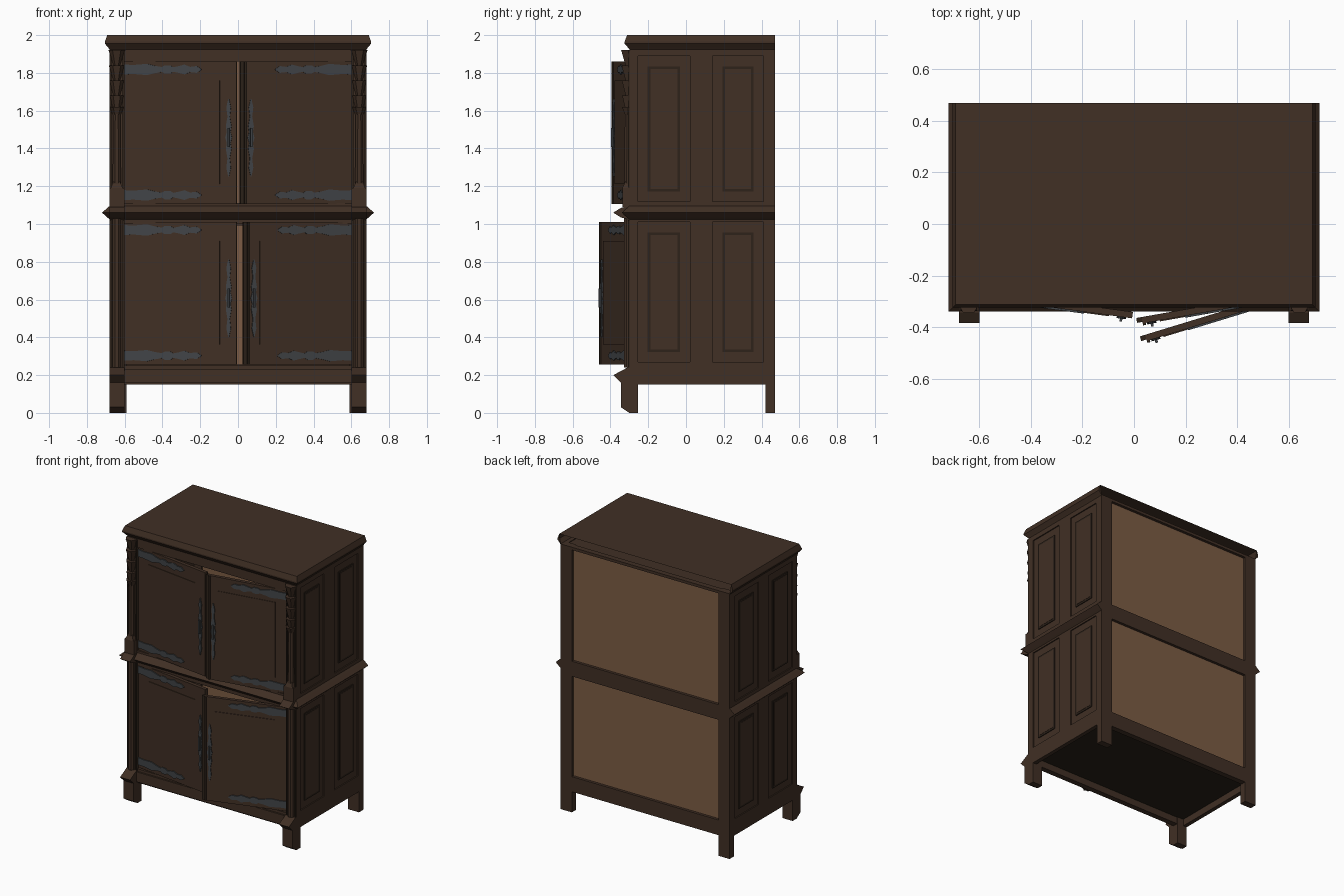
import bpy, bmesh, math
from mathutils import Matrix, Vector

cube = bpy.data.objects.get("Cube")
if cube:
    bpy.data.objects.remove(cube, do_unlink=True)


def material(name, rgb):
    m = bpy.data.materials.new(name)
    m.use_nodes = True
    m.diffuse_color = (*rgb, 1)
    m.node_tree.nodes["Principled BSDF"].inputs["Base Color"].default_value = (*rgb, 1)
    return m


WOOD = material("dark_oak", (0.052, 0.029, 0.018))
TRIM = material("deep_brown_trim", (0.026, 0.016, 0.010))
UNDER = material("shadow_brown", (0.020, 0.015, 0.009))
BACK = material("light_back_board", (0.20, 0.107, 0.058))
IRON = material("grey_iron", (0.053, 0.058, 0.063))

BODY_X, FRONT, REAR = 0.68, -0.30, 0.47


def finish(name, bm, mat, matrix=None):
    if matrix:
        bm.transform(matrix)
    bmesh.ops.recalc_face_normals(bm, faces=bm.faces)
    mesh = bpy.data.meshes.new(name)
    bm.to_mesh(mesh)
    bm.free()
    mesh.materials.append(mat)
    ob = bpy.data.objects.new(name, mesh)
    bpy.context.collection.objects.link(ob)
    return ob


def box(name, x, y, z, mat=WOOD, matrix=None):
    bm = bmesh.new()
    bmesh.ops.create_cube(bm, size=1)
    for v in bm.verts:
        for i, (a, b) in enumerate((x, y, z)):
            v.co[i] = a if v.co[i] < 0 else b
    return finish(name, bm, mat, matrix)


def extrude(name, points, depth, mat=WOOD, matrix=None):
    """Extrude a closed outline of 3D points along a vector."""
    bm = bmesh.new()
    face = bm.faces.new([bm.verts.new(p) for p in points])
    out = bmesh.ops.extrude_face_region(bm, geom=[face])["geom"]
    bmesh.ops.translate(bm, vec=depth, verts=[v for v in out if isinstance(v, bmesh.types.BMVert)])
    return finish(name, bm, mat, matrix)


def cone(name, centre, z0, z1, r0, r1, sides, mat=WOOD):
    bm = bmesh.new()
    bmesh.ops.create_cone(bm, cap_ends=True, segments=sides, radius1=r0, radius2=r1, depth=z1 - z0)
    place = Matrix.Translation((*centre, (z0 + z1) / 2)) @ Matrix.Rotation(math.pi / sides, 4, "Z")
    return finish(name, bm, mat, place)


def moulding(name, profile, mat=WOOD):
    """Sweep an (outset, height) profile round both sides and the front."""
    bm = bmesh.new()
    rows = []
    for d, z in profile:
        x, y = BODY_X + d, FRONT - d
        rows.append([bm.verts.new(p) for p in ((-x, REAR, z), (-x, y, z), (x, y, z), (x, REAR, z))])
    for low, high in zip(rows, rows[1:]):
        for i in range(3):
            bm.faces.new((low[i], low[i + 1], high[i + 1], high[i]))
    for end in (0, 3):
        bm.faces.new([r[end] for r in rows])
    bm.faces.new(rows[0])
    bm.faces.new(rows[-1])
    return finish(name, bm, mat)


# Carcass boards
moulding("cornice", [(0, 1.925), (0.008, 1.935), (0.025, 1.955), (0.025, 1.965), (0.012, 2.0)])
moulding("waist_moulding", [(0, 1.025), (0.012, 1.035), (0.040, 1.06), (0.012, 1.085), (0, 1.095)])
box("bottom_board", (-0.66, 0.66), (-0.28, 0.45), (0.20, 0.22), UNDER)
for name, z in (("top", (1.86, 1.93)), ("waist", (1.0, 1.11)), ("bottom", (0.15, 0.25))):
    box(name + "_front_rail", (-0.61, 0.61), (FRONT, -0.26), z)
box("bottom_front_bead", (-0.61, 0.61), (-0.312, FRONT), (0.16, 0.232))
for name, z in (("top", (1.91, 1.93)), ("waist", (0.99, 1.10)), ("bottom", (0.15, 0.26))):
    box(name + "_back_rail", (-0.60, 0.60), (0.43, REAR), z)
for name, z in (("lower", (0.26, 0.99)), ("upper", (1.10, 1.91))):
    box(name + "_back_board", (-0.60, 0.60), (0.435, 0.45), z, BACK)

# Sides, legs and front posts, mirrored
LEG = [(-0.255, 0), (-0.30, 0), (-0.345, 0.03), (-0.345, 0.16), (-0.385, 0.20), (-0.31, 0.24), (-0.255, 0.24)]
COLLAR = [(-0.29, 1.02), (-0.345, 1.035), (-0.385, 1.06), (-0.345, 1.085), (-0.29, 1.10)]
for s, side in ((1, "left"), (-1, "right")):
    def span(a, b):
        return tuple(sorted((s * a, s * b)))

    box(side + "_rear_post", span(0.59, BODY_X), (0.42, REAR), (0, 1.93))
    box(side + "_front_post", span(0.60, BODY_X), (FRONT, -0.255), (0.15, 1.93))

    # Framed side with sunken panels
    for name, y in (("front", (-0.27, -0.255)), ("middle", (0.02, 0.14)), ("rear", (0.41, 0.43))):
        box(f"{side}_{name}_stile", span(0.65, BODY_X), y, (0.15, 1.93))
    for name, z in (("bottom", (0.15, 0.27)), ("waist", (1.01, 1.12)), ("top", (1.89, 1.93))):
        box(f"{side}_{name}_side_rail", span(0.65, BODY_X), (-0.27, 0.43), z)
    for level, z0, z1 in (("lower", 0.27, 1.01), ("upper", 1.12, 1.89)):
        for place, y0, y1 in (("front", -0.255, 0.02), ("rear", 0.14, 0.41)):
            name = f"{side}_{level}_{place}"
            box(name + "_panel", span(0.65, 0.672), (y0, y1), (z0, z1))
            box(name + "_panel_border", span(0.66, 0.678), (y0 + 0.052, y1 - 0.052), (z0 + 0.052, z1 - 0.055), TRIM)
            box(name + "_panel_field", span(0.66, 0.680), (y0 + 0.066, y1 - 0.066), (z0 + 0.066, z1 - 0.069))

    # Front leg, collar and turned columns
    extrude(side + "_front_leg", [(s * 0.60, y, z) for y, z in LEG], Vector((s * 0.08, 0, 0)))
    extrude(side + "_waist_collar", [(s * 0.60, y, z) for y, z in COLLAR], Vector((s * 0.08, 0, 0)))
    axis = (s * 0.642, -0.305)
    cone(side + "_lower_column", axis, 0.24, 1.03, 0.024, 0.024, 8)
    cone(side + "_upper_column", axis, 1.20, 1.60, 0.024, 0.020, 8)
    box(side + "_column_base", span(0.602, BODY_X), (-0.335, -0.29), (1.09, 1.19))
    cone(side + "_column_base_slope", axis, 1.19, 1.225, 0.045, 0.024, 4)
    for edge in (0.606, 0.674):
        for level, z in (("lower", (0.24, 1.02)), ("upper", (1.19, 1.92))):
            box(f"{side}_{level}_post_rib", span(edge - 0.005, edge + 0.005), (-0.308, -0.295), z, TRIM)

    # Hanging carved leaves, each tapering downwards
    for i in range(4):
        top = 1.92 - 0.08 * i
        cone(f"{side}_carved_leaf_{i + 1}", axis, top - 0.09, top, 0.014, 0.044 - 0.002 * i, 6)
    cone(side + "_carved_tip", axis, 1.54, 1.62, 0.002, 0.040, 6)

# Iron outlines as (distance, half width)
HINGE = [(0, 0.026), (0.05, 0.024), (0.12, 0.030), (0.16, 0.020), (0.20, 0.013), (0.215, 0.022), (0.245, 0.022),
         (0.26, 0.012), (0.29, 0.018), (0.32, 0.026), (0.35, 0.014), (0.385, 0.018), (0.41, 0.002)]
HANDLE = [(-0.205, 0.002), (-0.16, 0.012), (-0.11, 0.006), (-0.06, 0.015), (-0.03, 0.010), (0, 0.018),
          (0.03, 0.010), (0.06, 0.015), (0.11, 0.006), (0.16, 0.012), (0.205, 0.002)]


def door(name, s, degrees, z0, z1):
    """Door drawn from its hinge along +x, then mirrored and swung open."""
    place = (Matrix.Translation((s * 0.60, -0.286, 0)) @ Matrix.Rotation(math.radians(s * degrees), 4, "Z")
             @ Matrix.Diagonal((-s, 1, 1, 1)))
    width, thick = 0.598 if s < 0 else 0.575, 0.025
    box(name, (0, width), (0, thick), (z0, z1), WOOD, place)
    box(name + "_field", (0.09, 0.508), (-0.004, 0.01), (z0 + 0.108, z1 - 0.10), WOOD, place)
    if s > 0:
        box(name + "_lip", (width, 0.596), (0.006, thick), (z0, z1), TRIM, place)
        box(name + "_bead", (width - 0.012, width), (-0.008, 0.01), (z0, z1), TRIM, place)
    iron = Vector((0, -0.007, 0))
    for where, z in (("lower", z0 + 0.048), ("upper", z1 - 0.042)):
        pts = [(u, 0, z + h) for u, h in HINGE] + [(u, 0, z - h) for u, h in reversed(HINGE)]
        extrude(f"{name}_{where}_hinge", pts, iron, IRON, place)
    u, mid = (0.556 if s < 0 else 0.540), (z0 + z1) / 2 - 0.025
    pts = [(u + w, 0, mid + t) for t, w in HANDLE] + [(u - w, 0, mid + t) for t, w in reversed(HANDLE)]
    extrude(name + "_lock_plate", pts, iron, IRON, place)
    box(name + "_pull", (u - 0.005, u + 0.005), (-0.018, 0), (mid - 0.05, mid + 0.05), IRON, place)


door("upper_right_door", -1, 7.7, 1.105, 1.86)
door("lower_right_door", -1, 7.7, 0.255, 1.01)
door("upper_left_door", 1, 10, 1.105, 1.86)
door("lower_left_door", 1, 17, 0.255, 1.01)
